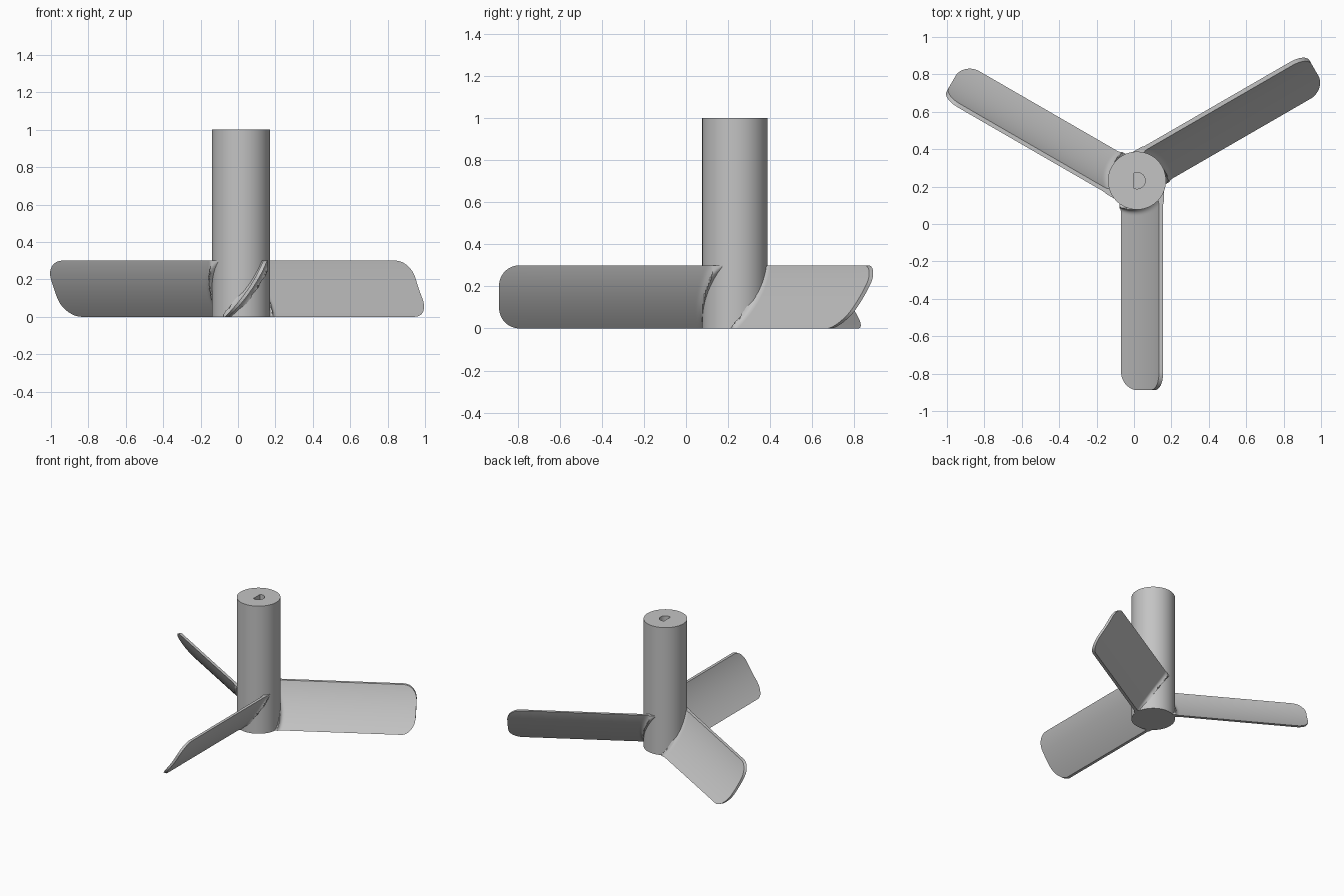
import bpy, bmesh, math

if "Cube" in bpy.data.objects:
    bpy.data.objects.remove(bpy.data.objects["Cube"])

CX, CY = 0.016, 0.232        # shaft axis
R, H = 0.155, 1.0            # shaft radius and height
L, BH = 1.12, 0.30           # blade length and height
X0, X1 = -0.085, 0.14        # sideways reach of a blade, bottom to top
HALF, BOW = 0.011, 0.022     # half thickness, curvature depth
CORNER, FILLET = 0.097, 0.03

grey = bpy.data.materials.new("light_grey")
grey.diffuse_color = (0.55, 0.55, 0.55, 1)
grey.use_nodes = True
grey.node_tree.nodes["Principled BSDF"].inputs["Base Color"].default_value = grey.diffuse_color


def make_object(name, bm):
    bmesh.ops.recalc_face_normals(bm, faces=bm.faces)
    mesh = bpy.data.meshes.new(name)
    bm.to_mesh(mesh)
    bm.free()
    mesh.materials.append(grey)
    ob = bpy.data.objects.new(name, mesh)
    bpy.context.collection.objects.link(ob)
    return ob


def activate(ob):
    bpy.ops.object.select_all(action='DESELECT')
    ob.select_set(True)
    bpy.context.view_layer.objects.active = ob


def smooth(ob):
    activate(ob)
    bpy.ops.object.shade_smooth_by_angle(angle=math.radians(35))


def prism(name, outline, z0, z1):
    bm = bmesh.new()
    base = bm.faces.new([bm.verts.new((x, y, z0)) for x, y in outline])
    top = bmesh.ops.extrude_face_region(bm, geom=[base])["geom"]
    for v in top:
        if isinstance(v, bmesh.types.BMVert):
            v.co.z = z1
    return make_object(name, bm)


# Shaft with a D-shaped blind hole in the top
circle = [(CX + R * math.cos(2 * math.pi * i / 72), CY + R * math.sin(2 * math.pi * i / 72))
          for i in range(72)]
shaft = prism("shaft", circle, 0, H)
r_hole = 0.044
a = math.acos(-0.016 / r_hole)
d_shape = [(CX + r_hole * math.cos(-a + 2 * a * i / 24), CY + r_hole * math.sin(-a + 2 * a * i / 24))
           for i in range(25)]
cutter = prism("hole_cutter", d_shape, H - 0.5, H + 0.1)
cutter.hide_render = True
mod = shaft.modifiers.new("hole", 'BOOLEAN')
mod.operation, mod.solver, mod.object = 'DIFFERENCE', 'EXACT', cutter
activate(shaft)
bpy.ops.object.modifier_apply(modifier="hole")
bpy.data.objects.remove(cutter)
smooth(shaft)


def tip_cut(z):
    # How far the rounded tip corner is set back at this height
    k = max(0.0, CORNER - min(z, BH - z))
    return CORNER - math.sqrt(max(0.0, CORNER ** 2 - k ** 2))


def flare(x, y):
    # Extra half thickness where the blade blends into the shaft
    d = math.hypot(x, y) - R
    if d >= FILLET:
        return 0.0
    if d < 0:
        return FILLET * max(0.0, 1 + d / 0.02)
    return FILLET - math.sqrt(FILLET ** 2 - (FILLET - d) ** 2)


def blade(name, angle):
    bm = bmesh.new()
    rows = 28
    stations = [0.007 * i for i in range(33)] + [0.4, 0.65, 0.9]
    sides = ([], [])
    for j in range(rows + 1):
        t = 0.5 - 0.5 * math.cos(math.pi * j / rows)
        z = BH * t
        mid = X0 + HALF + (X1 - X0 - 2 * HALF) * t + BOW * 4 * t * (1 - t)
        lines = ([], [])
        for s in stations + [L - tip_cut(z)]:
            h = HALF + flare(mid, s)
            for line, sign in zip(lines, (-1, 1)):
                x = min(max(mid + sign * h, X0 - 0.008), X1 + 0.004)
                c, sn = math.cos(angle), math.sin(angle)
                line.append(bm.verts.new((CX + c * x + sn * s, CY + sn * x - c * s, z)))
        sides[0].append(lines[0])
        sides[1].append(lines[1])
    n = len(stations)
    # Two broad curved faces
    for g in sides:
        for j in range(rows):
            for i in range(n):
                bm.faces.new((g[j][i], g[j][i + 1], g[j + 1][i + 1], g[j + 1][i]))
    # Rim joining them: bottom, top, root and rounded tip
    p, q = sides
    for j in (0, rows):
        for i in range(n):
            bm.faces.new((p[j][i], p[j][i + 1], q[j][i + 1], q[j][i]))
    for i in (0, n):
        for j in range(rows):
            bm.faces.new((p[j][i], p[j + 1][i], q[j + 1][i], q[j][i]))
    smooth(make_object(name, bm))


# Three blades evenly spaced around the shaft
for k, label in enumerate(("front_blade", "right_blade", "left_blade")):
    blade(label, k * 2 * math.pi / 3)
